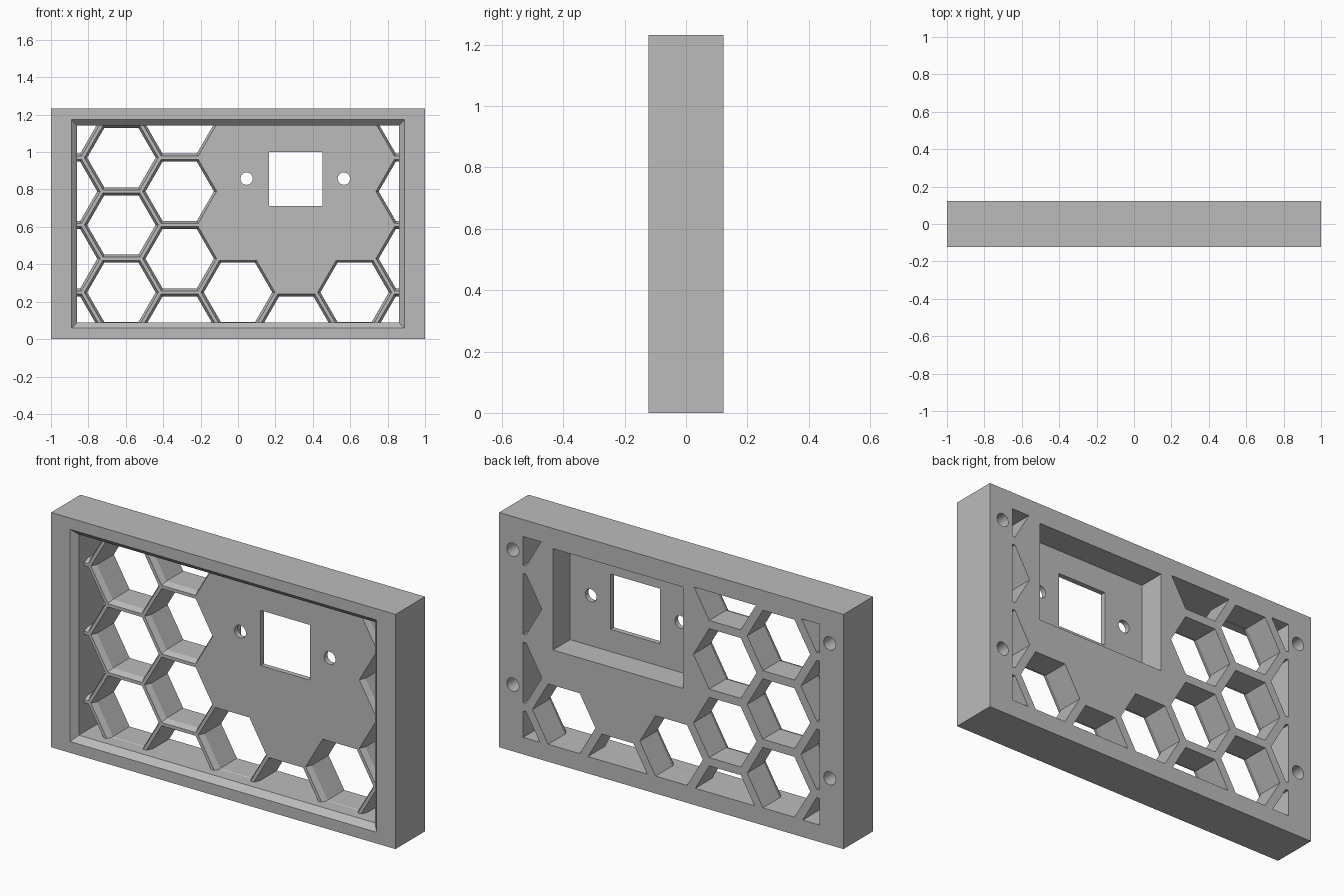
import bpy
import bmesh
from math import cos, sin, pi, radians

if "Cube" in bpy.data.objects:
    bpy.data.objects.remove(bpy.data.objects["Cube"], do_unlink=True)

# Overall sizes
MID_Z = 0.616
BACK, FRONT = 0.122, -0.122
PLATE_FRONT = -0.047
INNER_X, INNER_Z = 0.86, 0.527
PITCH = 0.36
COLUMN = PITCH * 0.866
HEX_R = 0.183

grey = bpy.data.materials.new("plain grey")
grey.use_nodes = True
colour = (0.5, 0.5, 0.5, 1)
grey.diffuse_color = colour
grey.node_tree.nodes["Principled BSDF"].inputs["Base Color"].default_value = colour


def rect(hx, hz):
    return [(-hx, -hz), (hx, -hz), (hx, hz), (-hx, hz)]


def ngon(r, n):
    return [(r * cos(2 * pi * i / n), r * sin(2 * pi * i / n)) for i in range(n)]


def loft(bm, sections, cx=0, cz=MID_Z, ring=False):
    """Skin outlines stacked along y; ring joins last to first instead of capping."""
    loops = [[bm.verts.new((cx + x, y, cz + z)) for x, z in outline]
             for y, outline in sections]
    pairs = list(zip(loops, loops[1:]))
    if ring:
        pairs.append((loops[-1], loops[0]))
    else:
        bm.faces.new(loops[0])
        bm.faces.new(loops[-1])
    for a, b in pairs:
        for i in range(len(a)):
            j = (i + 1) % len(a)
            bm.faces.new((a[i], a[j], b[j], b[i]))


def finish(bm, name):
    bmesh.ops.recalc_face_normals(bm, faces=bm.faces)
    mesh = bpy.data.meshes.new(name)
    bm.to_mesh(mesh)
    bm.free()
    mesh.materials.append(grey)
    obj = bpy.data.objects.new(name, mesh)
    bpy.context.collection.objects.link(obj)
    return obj


def cut(obj, cutter):
    cutter.hide_render = True
    mod = obj.modifiers.new("cut", "BOOLEAN")
    mod.operation = "DIFFERENCE"
    mod.solver = "EXACT"
    mod.object = cutter
    bpy.ops.object.select_all(action="DESELECT")
    bpy.context.view_layer.objects.active = obj
    obj.select_set(True)
    bpy.ops.object.modifier_apply(modifier=mod.name)
    bpy.data.objects.remove(cutter, do_unlink=True)


# Outer frame with a chamfered front opening
bm = bmesh.new()
loft(bm, [(BACK, rect(1, MID_Z)),
          (FRONT, rect(1, MID_Z)),
          (FRONT, rect(INNER_X + 0.03, INNER_Z + 0.03)),
          (FRONT + 0.03, rect(INNER_X, INNER_Z)),
          (BACK, rect(INNER_X, INNER_Z))], ring=True)
frame = finish(bm, "outer_frame")

# Blind screw holes in the back of the frame
bm = bmesh.new()
for x in (-0.92, 0.92):
    for z in (0.35, 1.058):
        loft(bm, [(-0.03, ngon(0.035, 24)), (0.2, ngon(0.035, 24))], x, z)
cut(frame, finish(bm, "frame_screw_cutter"))

# Recessed plate filling the frame
bm = bmesh.new()
loft(bm, [(PLATE_FRONT, rect(INNER_X, INNER_Z)), (BACK, rect(INNER_X, INNER_Z))])
plate = finish(bm, "honeycomb_plate")

# Hexagonal openings, flared at the front; the display area stays solid
bm = bmesh.new()
flare = [(0.2, ngon(HEX_R, 6)), (PLATE_FRONT + 0.03, ngon(HEX_R, 6)),
         (PLATE_FRONT - 0.01, ngon(HEX_R + 0.02, 6))]
for col in range(-3, 4):
    for row in range(4):
        z = 0.25 + PITCH * row - (PITCH / 2 if col % 2 else 0)
        solid = 0 <= col <= 2 and row > 0
        if z > 1.25 or solid:
            continue
        loft(bm, flare, col * COLUMN, z)

# Pocket behind the display
loft(bm, [(-0.02, rect(0.377, 0.266)), (0.2, rect(0.377, 0.266))], 0.31, 0.86)
cut(plate, finish(bm, "hexagon_and_pocket_cutter"))

# Display window with a screw hole on each side
bm = bmesh.new()
loft(bm, [(-0.2, rect(0.143, 0.145)), (0.1, rect(0.143, 0.145))], 0.308, 0.856)
for x in (0.046, 0.566):
    loft(bm, [(-0.2, ngon(0.033, 24)), (0.1, ngon(0.033, 24))], x, 0.858)
cut(plate, finish(bm, "window_cutter"))

# Keep flat faces crisp and round holes smooth
for obj in (frame, plate):
    bpy.ops.object.select_all(action="DESELECT")
    bpy.context.view_layer.objects.active = obj
    obj.select_set(True)
    bpy.ops.object.shade_smooth_by_angle(angle=radians(20))
